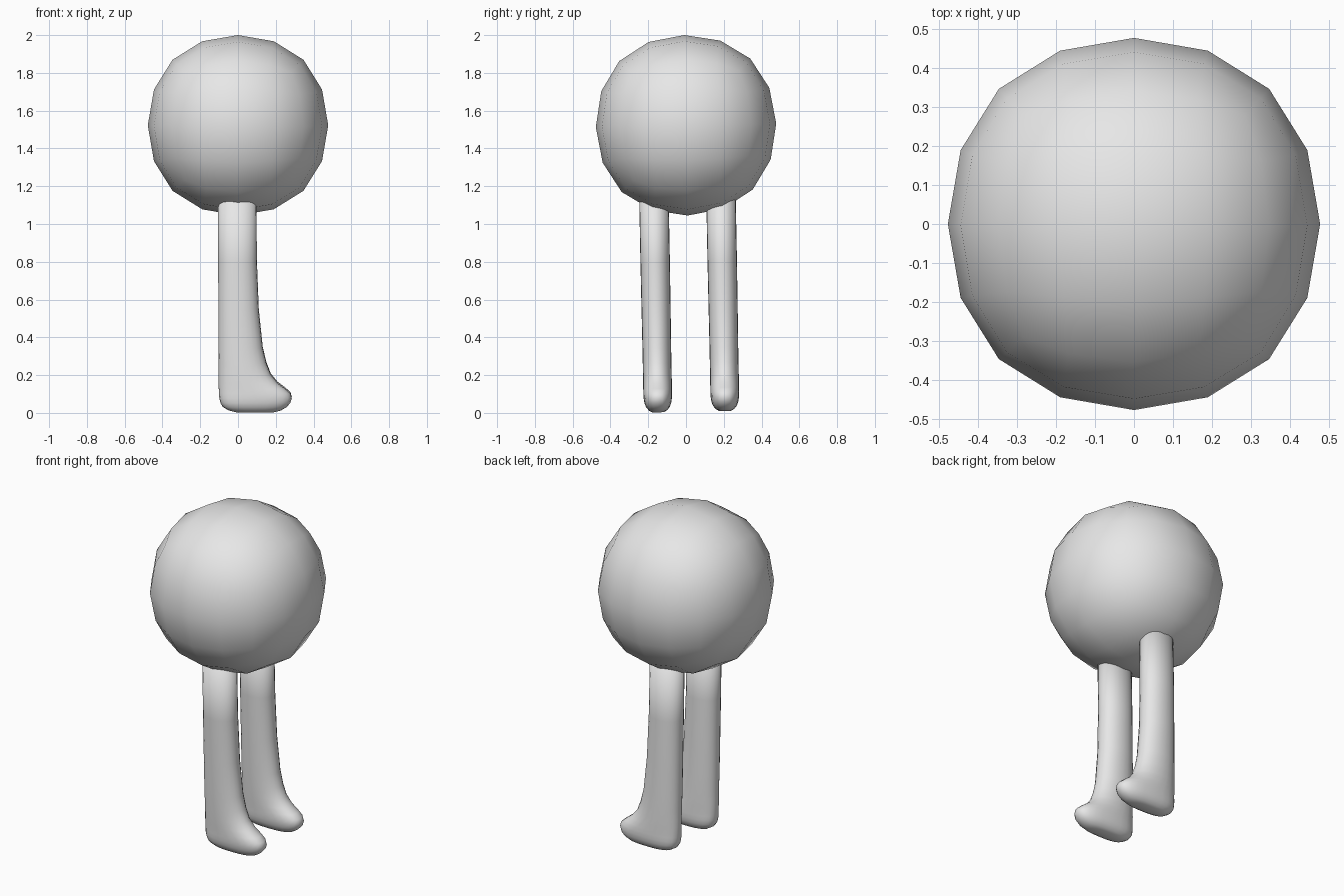
import bpy, bmesh, math

cube = bpy.data.objects.get("Cube")
if cube:
    bpy.data.objects.remove(cube, do_unlink=True)

TILT = math.radians(1.1)   # slight lean of the whole figure
SEGMENTS = 24

grey = bpy.data.materials.new("plain_grey")
grey.use_nodes = True
grey.diffuse_color = (0.8, 0.8, 0.8, 1)
grey.node_tree.nodes["Principled BSDF"].inputs["Base Color"].default_value = (0.8, 0.8, 0.8, 1)


def add_object(name, bm, location):
    """Turn a bmesh into a smooth grey object with the common lean."""
    bmesh.ops.recalc_face_normals(bm, faces=bm.faces)
    for face in bm.faces:
        face.smooth = True
    mesh = bpy.data.meshes.new(name)
    bm.to_mesh(mesh)
    bm.free()
    mesh.materials.append(grey)
    obj = bpy.data.objects.new(name, mesh)
    obj.location = location
    obj.rotation_euler.x = TILT
    bpy.context.collection.objects.link(obj)
    return obj


# Round body: a cube softened by two levels of subdivision
bm = bmesh.new()
bmesh.ops.create_cube(bm, size=1.138)
body = add_object("body", bm, (0, 0, 1.5225))
body.modifiers.new("round", "SUBSURF").levels = 2
body.modifiers["round"].render_levels = 2

# Leg rings from sole to hip: height, back x, front x, half thickness, squareness
RINGS = [
    (0.000, -0.010, 0.190, 0.030, 2.6),
    (0.010, -0.050, 0.228, 0.048, 2.6),
    (0.028, -0.080, 0.258, 0.063, 2.6),
    (0.050, -0.093, 0.277, 0.071, 2.6),
    (0.075, -0.099, 0.285, 0.075, 2.5),
    (0.100, -0.101, 0.278, 0.076, 2.4),
    (0.125, -0.102, 0.250, 0.076, 2.3),
    (0.155, -0.103, 0.210, 0.076, 2.2),
    (0.200, -0.103, 0.173, 0.076, 2.1),
    (0.260, -0.103, 0.150, 0.076, 2.1),
    (0.340, -0.104, 0.131, 0.076, 2.1),
    (0.540, -0.104, 0.110, 0.077, 2.1),
    (0.800, -0.105, 0.100, 0.078, 2.1),
    (1.200, -0.105, 0.097, 0.078, 2.1),
]


def rounded(value, squareness):
    return math.copysign(abs(value) ** (2 / squareness), value)


def add_leg(name, y):
    """Loft a leg with a foot pointing to +x."""
    bm = bmesh.new()
    loops = []
    for z, x0, x1, half, power in RINGS:
        loop = []
        for i in range(SEGMENTS):
            a = 2 * math.pi * i / SEGMENTS
            px = (x0 + x1) / 2 + (x1 - x0) / 2 * rounded(math.cos(a), power)
            loop.append(bm.verts.new((px, half * rounded(math.sin(a), power), z)))
        loops.append(loop)
    for low, high in zip(loops, loops[1:]):
        for i in range(SEGMENTS):
            j = (i + 1) % SEGMENTS
            bm.faces.new((low[i], low[j], high[j], high[i]))
    bm.faces.new(loops[0][::-1])
    bm.faces.new(loops[-1])
    # The lean also lifts the rear leg a little
    add_object(name, bm, (0, y, 0.003 + (y + 0.149) * math.sin(TILT)))


add_leg("right_leg", -0.148)
add_leg("left_leg", 0.207)
